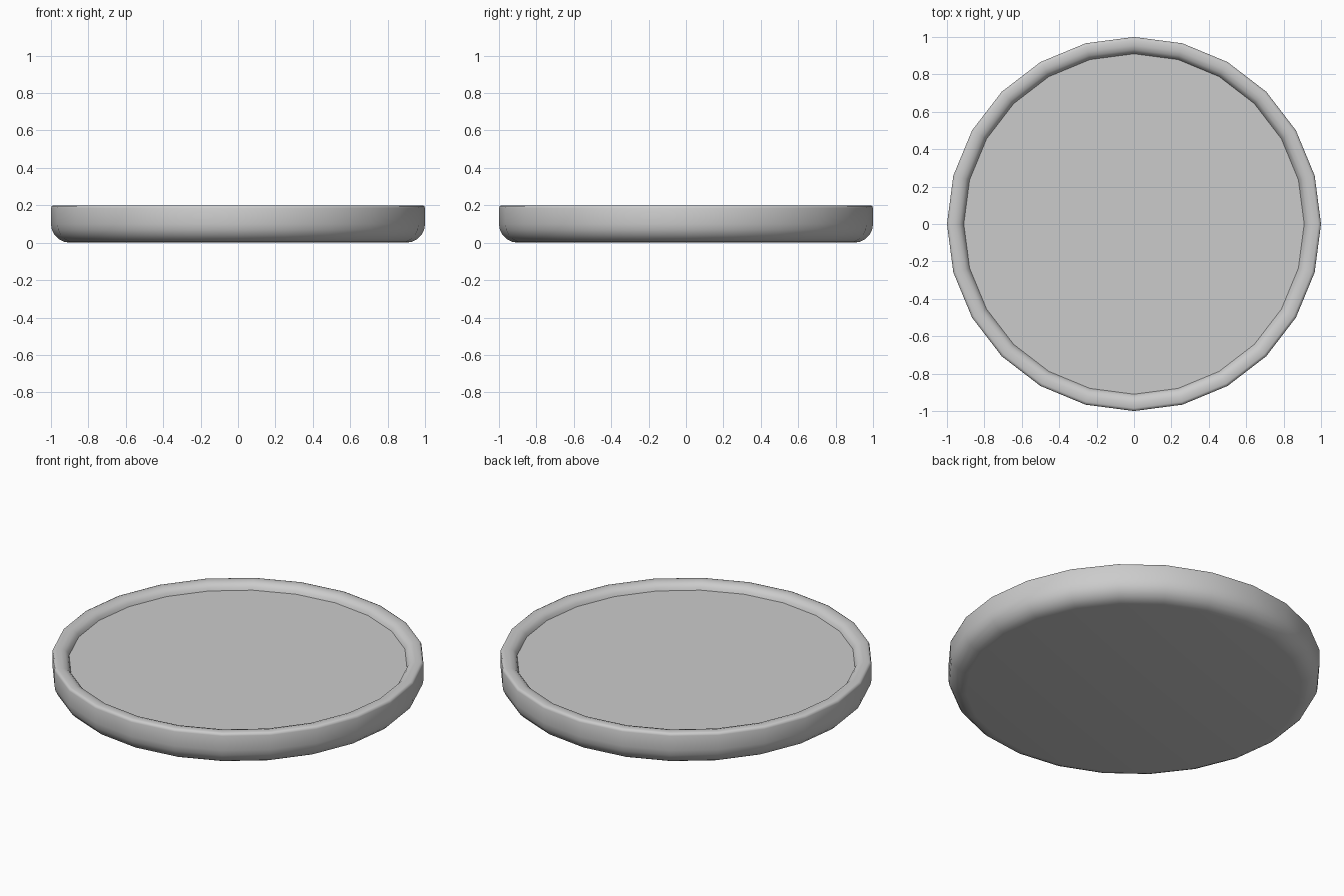
import bpy, bmesh, math

if "Cube" in bpy.data.objects:
    bpy.data.objects.remove(bpy.data.objects["Cube"])

SIDES = 24

def arc(cx, cz, r, a0, a1, n):
    return [(cx + r * math.cos(math.radians(a0 + (a1 - a0) * i / n)),
             cz + r * math.sin(math.radians(a0 + (a1 - a0) * i / n))) for i in range(n + 1)]

# Profile: rounded base, upright wall, softly rounded rim, short drop to the floor
profile = arc(0.90, 0.10, 0.10, -90, 0, 5)
profile += arc(0.985, 0.185, 0.015, 0, 90, 2)
profile += [(0.955, 0.20), (0.932, 0.193), (0.917, 0.178), (0.91, 0.162)]

# Dish: revolve the profile and cap the base and inner floor
bm = bmesh.new()
rings = []
for r, z in profile:
    rings.append([bm.verts.new((r * math.cos(math.tau * i / SIDES),
                                r * math.sin(math.tau * i / SIDES), z)) for i in range(SIDES)])
for low, high in zip(rings, rings[1:]):
    for i in range(SIDES):
        j = (i + 1) % SIDES
        bm.faces.new((low[i], low[j], high[j], high[i]))
bm.faces.new(rings[0][::-1])
bm.faces.new(rings[-1])

mesh = bpy.data.meshes.new("round_tray")
bm.to_mesh(mesh)
bm.free()
tray = bpy.data.objects.new("round_tray", mesh)
bpy.context.collection.objects.link(tray)
bpy.context.view_layer.objects.active = tray
tray.select_set(True)
bpy.ops.object.shade_smooth_by_angle(angle=math.radians(50))
